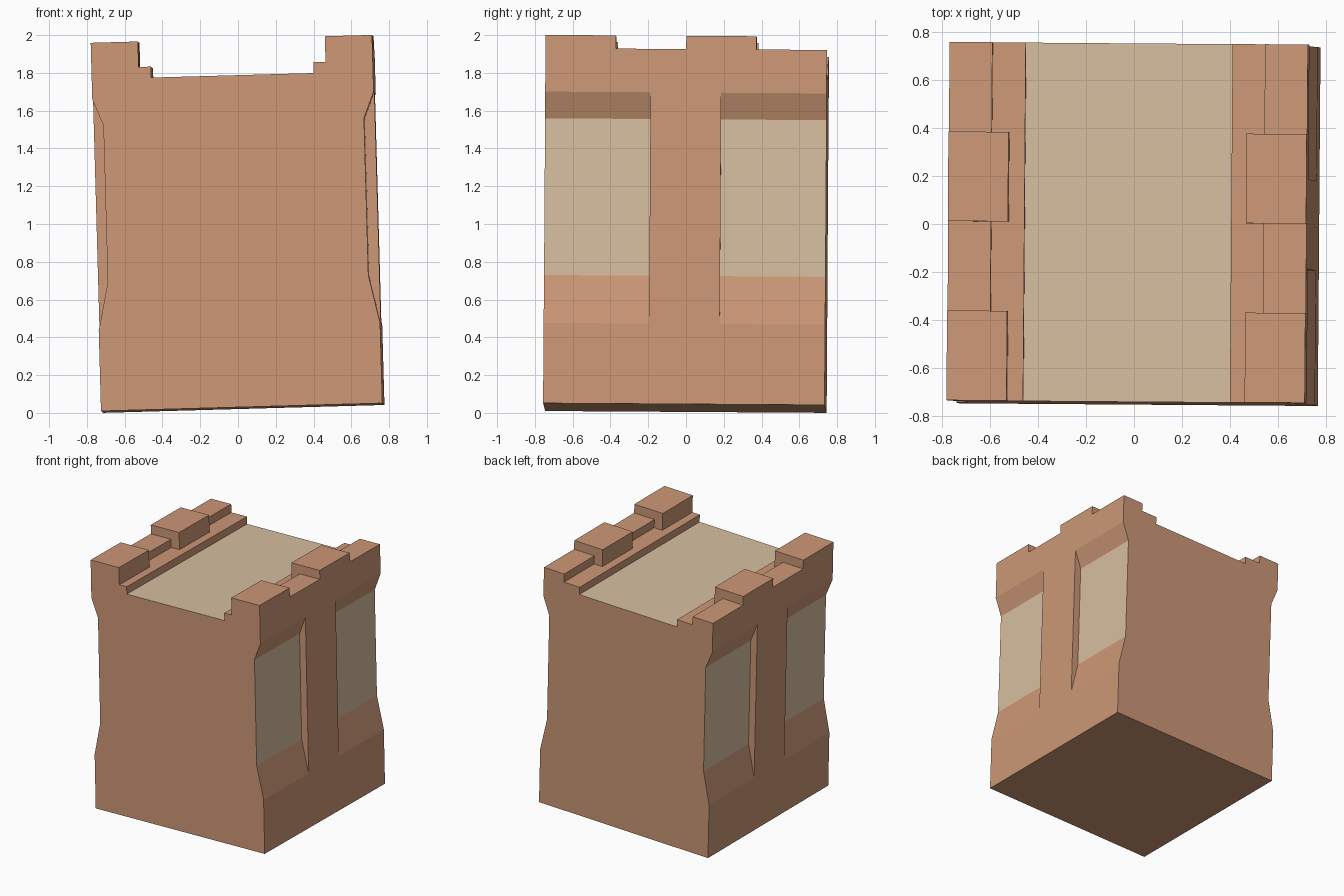
import bpy, bmesh
from mathutils import Euler, Matrix

if "Cube" in bpy.data.objects:
    bpy.data.objects.remove(bpy.data.objects["Cube"])

def material(name, rgb):
    m = bpy.data.materials.new(name)
    m.diffuse_color = (*rgb, 1)
    m.use_nodes = True
    m.node_tree.nodes["Principled BSDF"].inputs["Base Color"].default_value = m.diffuse_color
    return m

clay = material("clay brown", (0.61, 0.315, 0.185))
sand = material("sand tan", (0.68, 0.52, 0.35))

H = 0.745        # half width and half depth
RECESS = 0.69    # half width at the sunken side panels
FLOOR = 1.757    # walkway height

def profile(recessed, merlon):
    """Closed cross-section in x/z: right half, then its mirror."""
    side = RECESS if recessed else H
    inner, top = (0.495, 1.95) if merlon else (0.567, 1.88)
    right = [(H, 0), (H, 0.425), (side, 0.68), (side, 1.51), (H, 1.65),
             (H, top), (inner, top), (inner, 1.815), (0.43, 1.815), (0.43, FLOOR)]
    return right + [(-x, z) for x, z in reversed(right)]

# lengthwise segments: start, end, recessed panel, raised merlon
segments = [(-H, -0.372, True, True), (-0.372, -0.187, True, False),
            (-0.187, 0, False, False), (0, 0.187, False, True),
            (0.187, 0.372, True, True), (0.372, H, True, False)]

# loft the wall through two rings per segment; the doubled rings form the steps
bm = bmesh.new()
rings, cache = [], {}
for y0, y1, recessed, merlon in segments:
    for y in (y0, y1):
        ring = []
        for x, z in profile(recessed, merlon):
            key = (round(x, 4), y, round(z, 4))
            if key not in cache:
                cache[key] = bm.verts.new(key)
            ring.append(cache[key])
        rings.append(ring)

bm.faces.new(rings[0])
bm.faces.new(list(reversed(rings[-1])))
for a, b in zip(rings, rings[1:]):
    for i in range(len(a)):
        j = (i + 1) % len(a)
        quad = list(dict.fromkeys((a[j], a[i], b[i], b[j])))
        if len(quad) > 2:
            f = bm.faces.new(quad)
            if f.calc_area() < 1e-6:
                bm.faces.remove(f)
bmesh.ops.recalc_face_normals(bm, faces=bm.faces)

# tan on the walkway and the flat part of each side panel
for f in bm.faces:
    c = f.calc_center_median()
    walkway = f.normal.z > 0.9 and abs(c.z - FLOOR) < 0.01
    panel = abs(f.normal.x) > 0.99 and abs(abs(c.x) - RECESS) < 0.01
    f.material_index = int(walkway or panel)

# slight lean of the whole block
lean = Euler((-0.0065, -0.028, -0.0075)).to_matrix().to_4x4()
bm.transform(Matrix.Translation((0.025, -0.006, 0.026)) @ lean)

mesh = bpy.data.meshes.new("castle_wall_section")
bm.to_mesh(mesh)
bm.free()
mesh.materials.append(clay)
mesh.materials.append(sand)
wall = bpy.data.objects.new("castle_wall_section", mesh)
bpy.context.collection.objects.link(wall)
